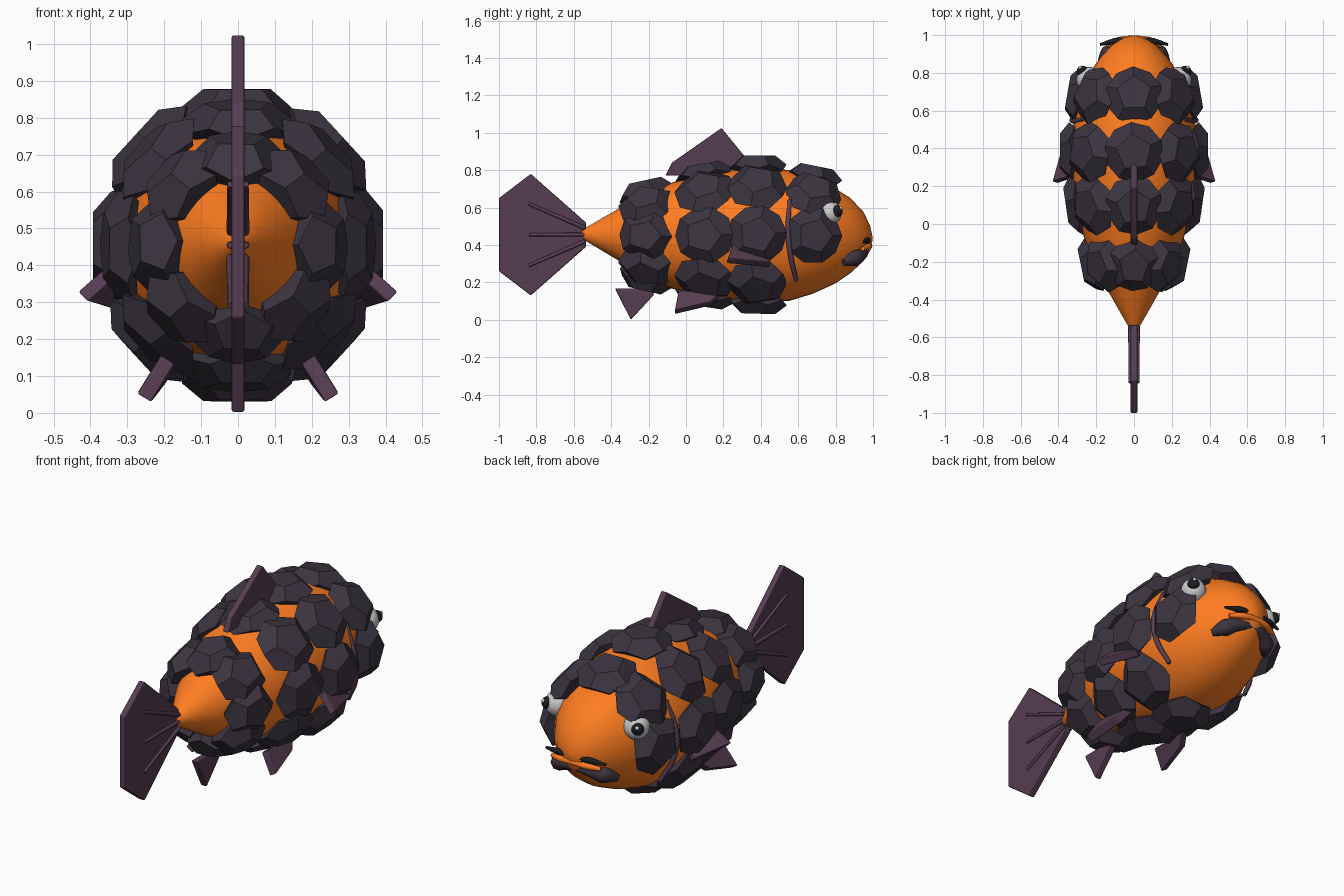
import bpy, bmesh, math, random
from mathutils import Vector, Matrix

if "Cube" in bpy.data.objects:
    bpy.data.objects.remove(bpy.data.objects["Cube"])

random.seed(4)


def material(name, r, g, b):
    m = bpy.data.materials.new(name)
    m.diffuse_color = (r, g, b, 1)
    m.use_nodes = True
    m.node_tree.nodes["Principled BSDF"].inputs["Base Color"].default_value = m.diffuse_color
    return m


ORANGE = material("orange_skin", 1.0, 0.205, 0.015)
STONE = material("dark_stone", 0.045, 0.035, 0.052)
FIN = material("purple_fin", 0.095, 0.047, 0.085)
WHITE = material("eye_white", 0.75, 0.75, 0.75)
BLACK = material("pupil_black", 0.012, 0.012, 0.014)


def finish(bm, name, mat, smooth=False):
    bmesh.ops.recalc_face_normals(bm, faces=bm.faces)
    me = bpy.data.meshes.new(name)
    bm.to_mesh(me)
    bm.free()
    ob = bpy.data.objects.new(name, me)
    bpy.context.collection.objects.link(ob)
    me.materials.append(mat)
    if smooth:
        bpy.ops.object.select_all(action='DESELECT')
        ob.select_set(True)
        bpy.context.view_layer.objects.active = ob
        bpy.ops.object.shade_smooth_by_angle(angle=math.radians(40))
    return ob


# Body stations: y, half width, bottom z, top z
STATIONS = [(-0.575, 0.012, 0.445, 0.47), (-0.35, 0.14, 0.31, 0.60), (-0.2, 0.215, 0.22, 0.68),
            (-0.07, 0.265, 0.165, 0.735), (0.1, 0.305, 0.125, 0.78), (0.25, 0.325, 0.105, 0.805),
            (0.4, 0.33, 0.095, 0.815), (0.55, 0.32, 0.10, 0.80), (0.68, 0.29, 0.14, 0.76),
            (0.8, 0.235, 0.195, 0.70), (0.88, 0.18, 0.25, 0.65), (0.95, 0.115, 0.315, 0.575),
            (0.985, 0.055, 0.37, 0.50), (0.997, 0.012, 0.425, 0.445)]


def section(y):
    for a, b in zip(STATIONS, STATIONS[1:]):
        if a[0] <= y <= b[0]:
            t = (y - a[0]) / (b[0] - a[0])
            return [p + (q - p) * t for p, q in zip(a[1:], b[1:])]


def skin(y, ang):
    w, lo, hi = section(y)
    return Vector((w * math.sin(ang), y, (lo + hi) / 2 + (hi - lo) / 2 * math.cos(ang)))


def loft(name, rings, mat):
    bm = bmesh.new()
    vs = [[bm.verts.new(p) for p in r] for r in rings]
    n = len(vs[0])
    for a, b in zip(vs, vs[1:]):
        for i in range(n):
            bm.faces.new((a[i], a[(i + 1) % n], b[(i + 1) % n], b[i]))
    bm.faces.new(vs[0])
    bm.faces.new(vs[-1])
    return finish(bm, name, mat, True)


loft("body", [[skin(s[0], 2 * math.pi * i / 40) for i in range(40)] for s in STATIONS], ORANGE)


# Stone plates: squashed dodecahedra sitting on the skin, in rings
def dodecahedron():
    pts = []
    for k, (r, z) in enumerate([(0.607, 0.795), (0.982, 0.188), (0.982, -0.188), (0.607, -0.795)]):
        for i in range(5):
            a = 2 * math.pi * i / 5 + (math.pi / 5 if k > 1 else 0)
            pts.append(Vector((r * math.sin(a), r * math.cos(a), z)))
    return pts


def plate_ring(name, y, steps, length, width, height, tilt):
    bm = bmesh.new()
    for k in steps:
        ang = k * math.pi / 4
        p = skin(y, ang)
        slope = skin(y + 0.08, ang) - skin(y - 0.08, ang)
        along = Vector((slope.x * tilt, slope.y, slope.z * tilt)).normalized()
        across = skin(y, ang + 0.05) - skin(y, ang - 0.05)
        n = along.cross(across).normalized()
        if n.dot(p - Vector((0, y, 0.455))) < 0:
            n = -n
        side = along.cross(n).normalized()
        frame = Matrix((side, along, n)).transposed()
        spin = Matrix.Rotation(random.uniform(-0.15, 0.15) + (math.pi if k % 2 else 0), 3, 'Z')
        vs = []
        for d in dodecahedron():
            d = spin @ d
            vs.append(bm.verts.new(p + frame @ Vector((d.x * width, d.y * length, d.z * height))))
        bmesh.ops.convex_hull(bm, input=vs)
    bmesh.ops.dissolve_limit(bm, angle_limit=0.01, verts=bm.verts, edges=bm.edges)
    finish(bm, name, STONE)


plate_ring("rear_plates", -0.21, range(8), 0.155, 0.135, 0.09, 0.45)
plate_ring("middle_plates", 0.1, range(8), 0.165, 0.155, 0.07, 0.8)
plate_ring("shoulder_plates", 0.38, range(8), 0.162, 0.16, 0.08, 1)
plate_ring("head_plates", 0.68, range(-2, 3), 0.158, 0.155, 0.08, 0.5)


# Fins: flat slabs with bevelled rims
def slab(name, pts, thick):
    bm = bmesh.new()
    pts = [Vector(p) for p in pts]
    n = (pts[1] - pts[0]).cross(pts[2] - pts[0]).normalized() * thick / 2
    a = [bm.verts.new(p + n) for p in pts]
    b = [bm.verts.new(p - n) for p in pts]
    bm.faces.new(a)
    bm.faces.new(b[::-1])
    for i in range(len(a)):
        j = (i + 1) % len(a)
        bm.faces.new((a[i], b[i], b[j], a[j]))
    ob = finish(bm, name, FIN)
    bev = ob.modifiers.new("rim", 'BEVEL')
    bev.width = 0.006
    bev.segments = 2


def flat(yz):
    return [(0, y, z) for y, z in yz]


slab("tail_fin", flat([(-0.535, 0.52), (-0.83, 0.78), (-1.0, 0.65), (-1.0, 0.26), (-0.83, 0.13),
                       (-0.535, 0.39)]), 0.036)
slab("dorsal_fin", flat([(-0.11, 0.77), (-0.075, 0.84), (0.19, 1.025), (0.325, 0.86), (0.325, 0.77)]), 0.036)
slab("anal_fin", flat([(-0.38, 0.168), (-0.295, 0.0), (-0.17, 0.135), (-0.19, 0.168)]), 0.036)
for s, tag in ((1, "right"), (-1, "left")):
    slab("pectoral_fin_" + tag, [(s * x, y, z) for x, y, z in
         [(0.325, 0.25, 0.40), (0.42, 0.22, 0.315), (0.355, 0.45, 0.295), (0.30, 0.42, 0.345)]], 0.04)
    slab("pelvic_fin_" + tag, [(s * x, y, z) for x, y, z in
         [(0.19, -0.04, 0.145), (0.255, -0.06, 0.04), (0.22, 0.13, 0.085), (0.185, 0.19, 0.14)]], 0.045)


# Tapered tubes: points are (x, y, z, radius)
def tube(name, pts, mat):
    cu = bpy.data.curves.new(name, 'CURVE')
    cu.dimensions = '3D'
    cu.bevel_depth = 1
    cu.bevel_resolution = 2
    cu.resolution_u = 6
    cu.use_fill_caps = True
    sp = cu.splines.new('BEZIER')
    sp.bezier_points.add(len(pts) - 1)
    for bp, p in zip(sp.bezier_points, pts):
        bp.co = p[:3]
        bp.radius = p[3]
        bp.handle_left_type = bp.handle_right_type = 'AUTO'
    ob = bpy.data.objects.new(name, cu)
    bpy.context.collection.objects.link(ob)
    cu.materials.append(mat)


def mirrored(half):
    return [(-x, y, z, r) for x, y, z, r in half[:0:-1]] + half


# Tail rays
for i, (z0, z1) in enumerate([(0.49, 0.62), (0.455, 0.455), (0.42, 0.29)]):
    for s in (1, -1):
        tube(f"tail_ray_{i}_{s}", [(s * 0.02, -0.54, z0, 0.011), (s * 0.02, -0.84, z1, 0.009)], FIN)

# Mouth: dark upper line, orange lip, thick-ended dark lower lip
tube("mouth_line", mirrored([(0, 0.972, 0.425, 0.015), (0.1, 0.968, 0.423, 0.017), (0.18, 0.95, 0.415, 0.007)]), BLACK)
tube("orange_lip", mirrored([(0, 0.98, 0.395, 0.017), (0.08, 0.972, 0.39, 0.018), (0.145, 0.945, 0.38, 0.012)]), ORANGE)
tube("lower_lip", mirrored([(0, 0.95, 0.36, 0.024), (0.08, 0.935, 0.35, 0.034), (0.135, 0.90, 0.33, 0.046),
                            (0.18, 0.845, 0.305, 0.018)]), STONE)


# Gill arcs and eyes
def ball(name, loc, r, mat):
    bm = bmesh.new()
    bmesh.ops.create_uvsphere(bm, u_segments=20, v_segments=12, radius=r, matrix=Matrix.Translation(loc))
    finish(bm, name, mat, True)


for s, tag in ((1, "right"), (-1, "left")):
    tube("gill_" + tag, [(s * 0.265, 0.555, 0.64, 0.012), (s * 0.322, 0.545, 0.48, 0.014),
                         (s * 0.318, 0.56, 0.34, 0.014), (s * 0.255, 0.59, 0.21, 0.012)], FIN)
    ball("eye_" + tag, (s * 0.238, 0.765, 0.57), 0.067, WHITE)
    ball("pupil_" + tag, (s * 0.272, 0.806, 0.58), 0.032, BLACK)
    ball("eye_glint_" + tag, (s * 0.284, 0.828, 0.596), 0.01, WHITE)
